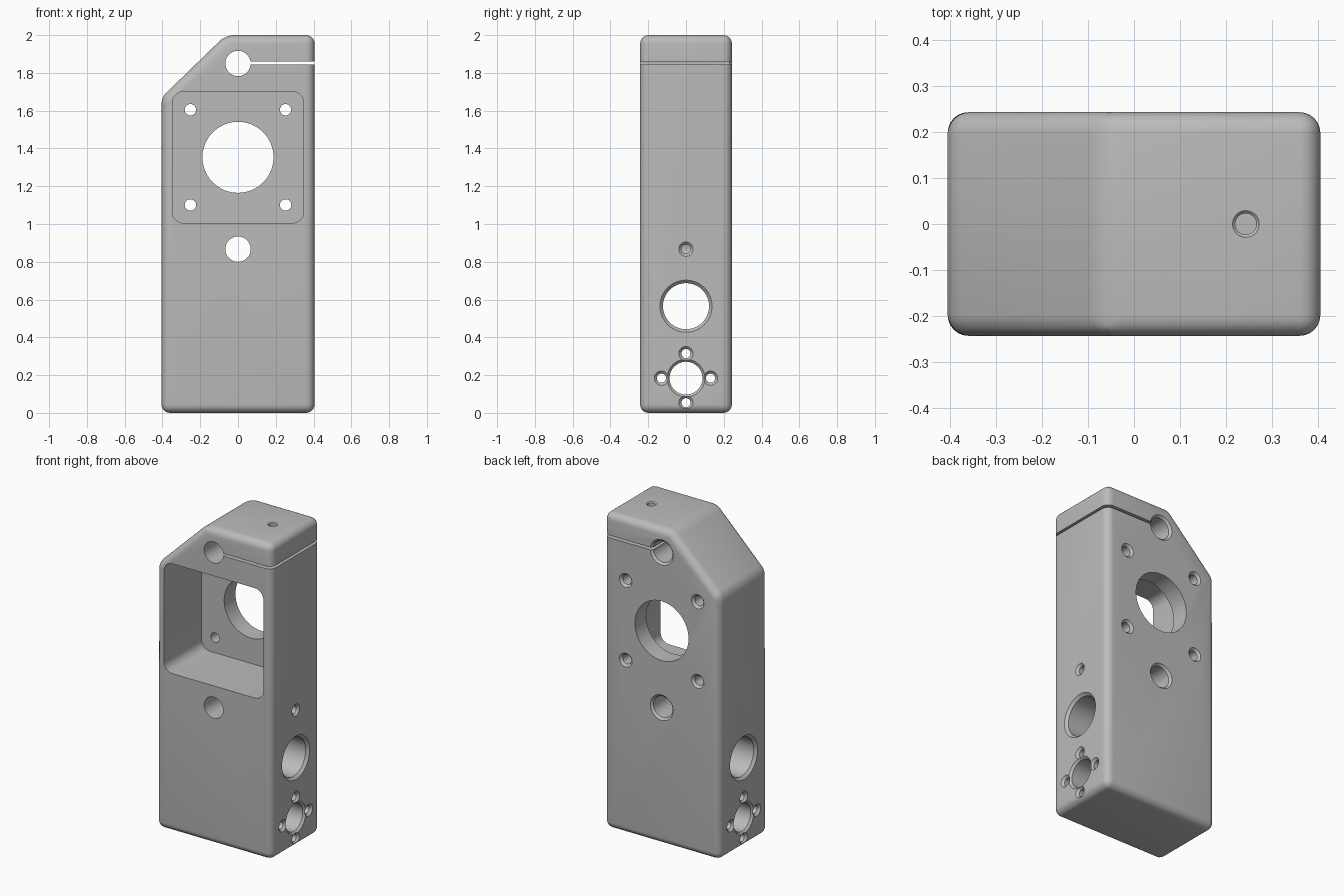
import bpy, bmesh, math
from mathutils import Matrix, Vector

if "Cube" in bpy.data.objects:
    bpy.data.objects.remove(bpy.data.objects["Cube"], do_unlink=True)

HX, HY = 0.405, 0.243      # half width and half depth
EDGE = 0.045               # rounding of the outer edges

grey = bpy.data.materials.new("plain grey")
grey.use_nodes = True
colour = (0.5, 0.5, 0.5, 1)
grey.diffuse_color = colour
grey.node_tree.nodes["Principled BSDF"].inputs["Base Color"].default_value = colour


def make_object(name, bm):
    bmesh.ops.recalc_face_normals(bm, faces=bm.faces)
    mesh = bpy.data.meshes.new(name)
    bm.to_mesh(mesh)
    bm.free()
    mesh.materials.append(grey)
    obj = bpy.data.objects.new(name, mesh)
    bpy.context.collection.objects.link(obj)
    return obj


def prism(name, outline, y0, y1):
    """Extrude an x-z outline from y0 to y1."""
    bm = bmesh.new()
    face = bm.faces.new([bm.verts.new((x, y0, z)) for x, z in outline])
    new = bmesh.ops.extrude_face_region(bm, geom=[face])["geom"]
    verts = [v for v in new if isinstance(v, bmesh.types.BMVert)]
    bmesh.ops.translate(bm, vec=(0, y1 - y0, 0), verts=verts)
    return make_object(name, bm)


def rounded_rect(cx, cz, hx, hz, r, steps=8):
    points = []
    for k, (sx, sz) in enumerate([(1, 1), (-1, 1), (-1, -1), (1, -1)]):
        for i in range(steps + 1):
            a = math.pi / 2 * (k + i / steps)
            points.append((cx + sx * (hx - r) + r * math.cos(a),
                           cz + sz * (hz - r) + r * math.sin(a)))
    return points


def lathe(name, axis, origin, profile, sides=48):
    """Solid of revolution along an axis; profile is (distance, radius)."""
    bm = bmesh.new()
    turn = Vector((0, 0, 1)).rotation_difference(Vector(axis)).to_matrix().to_4x4()
    place = Matrix.Translation(origin) @ turn
    rings = []
    for t, r in profile:
        angles = [2 * math.pi * i / sides for i in range(sides)]
        rings.append([bm.verts.new(place @ Vector((r * math.cos(a), r * math.sin(a), t)))
                      for a in angles])
    for a, b in zip(rings, rings[1:]):
        for i in range(sides):
            j = (i + 1) % sides
            bm.faces.new((a[i], a[j], b[j], b[i]))
    bm.faces.new(rings[0])
    bm.faces.new(rings[-1])
    return make_object(name, bm)


def hole(axis, origin, start, surface, r, rim):
    """Hole from start out past the surface, with a chamfer on that surface."""
    c = rim - r
    profile = [(start, r), (surface - c, r), (surface + 0.001, rim + 0.001),
               (surface + 0.1, rim + 0.001)]
    return lathe("hole_cutter", axis, origin, profile)


def through_side(y, z, r, rim):
    """Hole across the whole width, chamfered at both ends."""
    c, e = rim - r, 0.001
    half = [(HX - c, r), (HX + e, rim + e), (HX + 0.1, rim + e)]
    profile = [(-t, q) for t, q in reversed(half)] + half
    return lathe("side_cutter", (1, 0, 0), (0, y, z), profile)


# Body with a sloped shoulder and rounded edges
body = prism("body", [(-HX, 0), (HX, 0), (HX, 2), (-0.065, 2), (-HX, 1.67)], -HY, HY)
bevel = body.modifiers.new("rounding", "BEVEL")
bevel.width = EDGE
bevel.segments = 6
bevel.limit_method = "ANGLE"
bevel.angle_limit = math.radians(30)

cutters = []
# Square motor pocket in the front
cutters.append(prism("pocket_cutter", rounded_rect(0, 1.353, 0.348, 0.348, 0.06), -0.4, 0.13))
# Large bore in the pocket floor
cutters.append(lathe("bore_cutter", (0, 1, 0), (0, 0, 1.353), [(0, 0.188), (0.4, 0.188)], 64))
# Mounting screw holes, countersunk at the back
for x in (-0.252, 0.252):
    for z in (1.101, 1.605):
        cutters.append(hole((0, 1, 0), (x, 0, z), 0, HY, 0.03, 0.044))
# Rod holes from front to back
for z in (1.85, 0.867):
    cutters.append(hole((0, 1, 0), (0, 0, z), -0.4, HY, 0.067, 0.08))
# Clamp slit and its screw hole
cutters.append(prism("slit_cutter", [(0.03, 1.845), (0.6, 1.845), (0.6, 1.861), (0.03, 1.861)],
                     -0.4, 0.4))
cutters.append(hole((0, 0, 1), (0.243, 0, 0), 1.74, 2, 0.023, 0.029))
# Set screw hole that meets the lower rod hole
cutters.append(hole((1, 0, 0), (0, 0, 0.867), 0.01, HX, 0.024, 0.038))
# Side bores, and four screw holes around the lower one
cutters.append(through_side(0, 0.565, 0.122, 0.138))
cutters.append(through_side(0, 0.184, 0.087, 0.1))
for dy, dz in ((1, 0), (-1, 0), (0, 1), (0, -1)):
    cutters.append(through_side(dy * 0.13, 0.184 + dz * 0.13, 0.024, 0.038))

for cutter in cutters:
    cut = body.modifiers.new("cut", "BOOLEAN")
    cut.operation = "DIFFERENCE"
    cut.solver = "EXACT"
    cut.object = cutter
    cutter.hide_render = True

# Bake the cuts and drop the cutters
bpy.context.view_layer.update()
depsgraph = bpy.context.evaluated_depsgraph_get()
result = bpy.data.meshes.new_from_object(body.evaluated_get(depsgraph))
body.modifiers.clear()
body.data = result
for cutter in cutters:
    bpy.data.objects.remove(cutter, do_unlink=True)

bpy.ops.object.select_all(action="DESELECT")
body.select_set(True)
bpy.context.view_layer.objects.active = body
bpy.ops.object.shade_smooth_by_angle(angle=math.radians(25))
